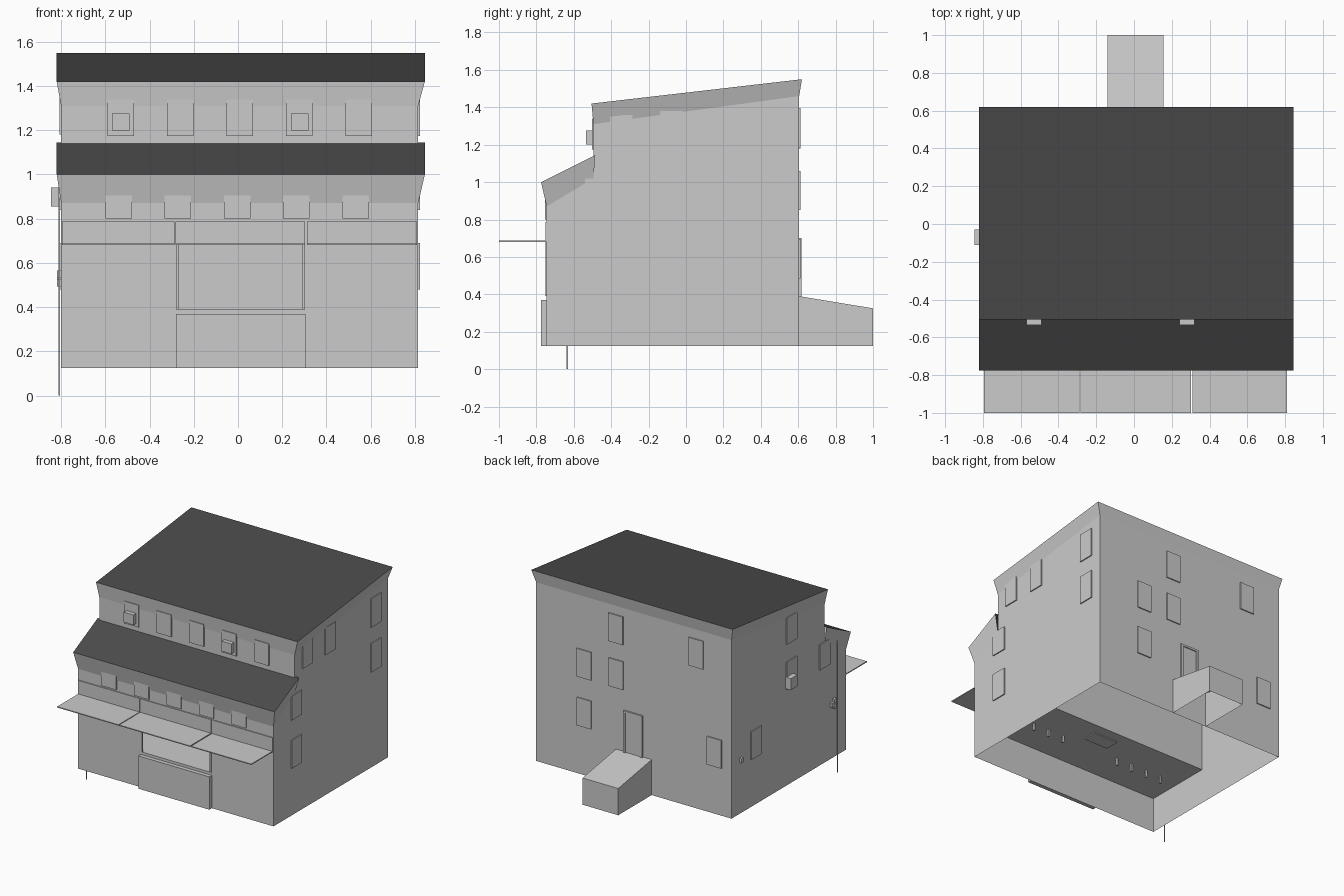
import bpy, bmesh
from mathutils import Vector

if "Cube" in bpy.data.objects:
    bpy.data.objects.remove(bpy.data.objects["Cube"])

XL, XR = -0.80, 0.815          # side walls
EL, ER = -0.82, 0.845          # flared eaves
YF, YU, YB = -0.745, -0.495, 0.605   # shop front, upper front, back

roof_mat = bpy.data.materials.new("dark_roofing")
roof_mat.diffuse_color = (0.07, 0.07, 0.07, 1)
roof_mat.use_nodes = True
roof_mat.node_tree.nodes["Principled BSDF"].inputs["Base Color"].default_value = roof_mat.diffuse_color


def sheet(name, polys, mat=None):
    """Join flat polygons into one welded object."""
    bm = bmesh.new()
    for p in polys:
        bm.faces.new([bm.verts.new(v) for v in p])
    bmesh.ops.remove_doubles(bm, verts=bm.verts, dist=0.0005)
    bmesh.ops.recalc_face_normals(bm, faces=bm.faces)
    me = bpy.data.meshes.new(name)
    bm.to_mesh(me)
    bm.free()
    ob = bpy.data.objects.new(name, me)
    bpy.context.collection.objects.link(ob)
    if mat:
        me.materials.append(mat)
    return ob


def box(name, x, y, z):
    """Box from (min, max) pairs."""
    bm = bmesh.new()
    bmesh.ops.create_cube(bm, size=1)
    for v in bm.verts:
        v.co = Vector([(r[0] + r[1]) / 2 + c * (r[1] - r[0]) for r, c in zip((x, y, z), v.co)])
    me = bpy.data.meshes.new(name)
    bm.to_mesh(me)
    bm.free()
    ob = bpy.data.objects.new(name, me)
    bpy.context.collection.objects.link(ob)
    return ob


def front_rect(x0, x1, z0, z1, y=YF):
    return [(x0, y, z0), (x1, y, z0), (x1, y, z1), (x0, y, z1)]


def across(a, b, fa=False, fb=False):
    """Quad spanning the width between two (y, z) points, flared or not."""
    la, ra = (EL, ER) if fa else (XL, XR)
    lb, rb = (EL, ER) if fb else (XL, XR)
    return [(la, *a), (ra, *a), (rb, *b), (lb, *b)]


# walls with flared cornices under both roofs
low_f, low_b = (-0.745, 0.87), (YU, 1.02)
up_f, up_b = (YU, 1.31), (YB, 1.46)
eave_low, eave_top = (-0.775, 1.0), (-0.485, 1.145)
roof_f, roof_b = (-0.505, 1.42), (0.62, 1.55)
walls = [
    front_rect(XL, -0.28, 0.125, 0.39), front_rect(-0.28, 0.30, 0.125, 0.39),
    front_rect(0.30, XR, 0.125, 0.39), front_rect(XL, -0.28, 0.39, 0.68),
    front_rect(0.30, XR, 0.39, 0.68), front_rect(XL, -0.28, 0.68, 0.87),
    front_rect(-0.28, 0.30, 0.68, 0.87), front_rect(0.30, XR, 0.68, 0.87),
    across(low_f, eave_low, False, True),
    across(low_b, up_f), across(up_f, roof_f, False, True),
    across((YB, 0.125), up_b), across(up_b, roof_b, False, True),
]
for x, e in ((XL, EL), (XR, ER)):
    side = [(YF, 0.125), (YF, 0.39), (YF, 0.68), low_f, low_b, up_f, up_b, (YB, 0.125)]
    walls.append([(x, *p) for p in side])
    walls.append([(x, *low_f), (x, *low_b), (e, *eave_top), (e, *eave_low)])
    walls.append([(x, *up_f), (x, *up_b), (e, *roof_b), (e, *roof_f)])
sheet("walls", walls)

# roofs
sheet("lower_roof", [across(eave_low, eave_top, True, True)], roof_mat)
sheet("upper_roof", [across(roof_f, roof_b, True, True)], roof_mat)

# shop interior: floor deck and rear partition
sheet("shop_deck", [across((YF, 0.39), (-0.22, 0.39)), across((-0.22, 0.39), (-0.22, 1.14))])
box("deck_hatch", (-0.1, 0.1), (-0.41, -0.30), (0.382, 0.39))
for x in (-0.64, -0.51, -0.38, -0.25, 0.24, 0.37, 0.50):
    box("deck_peg", (x - 0.007, x + 0.007), (-0.487, -0.473), (0.335, 0.39))

# shop front: stall riser, posts, fascia boards and flat canopies
box("stall_riser", (-0.28, 0.305), (-0.775, YF), (0.125, 0.37))
for x in (-0.275, 0.297):
    box("window_post", (x - 0.006, x + 0.006), (-0.752, -0.735), (0.39, 0.685))
for x0, x1 in ((-0.795, -0.288), (-0.282, 0.303), (0.311, 0.81)):
    box("fascia_board", (x0, x1), (-0.752, YF), (0.687, 0.788))
    box("canopy", (x0, x1), (-1.0, YF), (0.680, 0.687))

# windows: (centre along the wall, bottom, top)
W, T = 0.06, 0.008
for i in range(5):
    cx = -0.54 + i * 0.268
    box("front_lower_window", (cx - W, cx + W), (YF - T, YF + T), (0.80, 0.94))
    cx = -0.53 + i * 0.269
    box("front_upper_window", (cx - W, cx + W), (YU - T, YU + T), (1.175, 1.34))
for y, z0, z1 in ((-0.48, 0.84, 1.02), (-0.48, 0.48, 0.69), (-0.347, 1.175, 1.36),
                  (-0.08, 1.175, 1.38), (0.46, 1.175, 1.39), (0.46, 0.84, 1.055)):
    box("right_window", (XR - T, XR + T), (y - W, y + W), (z0, z1))
for y, z0, z1 in ((-0.10, 1.18, 1.38), (-0.10, 0.84, 1.05), (-0.49, 0.84, 1.03), (0.32, 0.48, 0.69)):
    box("left_window", (XL - T, XL + T), (y - W, y + W), (z0, z1))
for x, z0 in ((0.155, 1.185), (-0.51, 1.18), (0.418, 0.85), (0.153, 0.85), (0.418, 0.485), (-0.66, 0.48)):
    box("back_window", (x - W, x + W), (YB - T, YB + T), (z0, z0 + 0.21))

# back door in a raised frame
box("back_door", (-0.05, 0.075), (YB - T, YB + 0.005), (0.385, 0.685))
for x in (-0.06, 0.08):
    box("door_jamb", (x - 0.009, x + 0.009), (YB - T, YB + 0.012), (0.385, 0.70))
box("door_lintel", (-0.051, 0.071), (YB - T, YB + 0.012), (0.685, 0.70))

# sloping back annex, open underneath like the house
a, b = -0.14, 0.155
sheet("back_annex", [
    [(a, YB, 0.39), (b, YB, 0.39), (b, 1, 0.325), (a, 1, 0.325)],
    [(a, 1, 0.125), (b, 1, 0.125), (b, 1, 0.325), (a, 1, 0.325)],
    *[[(x, YB, 0.125), (x, 1, 0.125), (x, 1, 0.325), (x, YB, 0.39)] for x in (a, b)]])

# air conditioners
for x in (-0.53, 0.28):
    box("front_air_conditioner", (x - 0.04, x + 0.04), (-0.535, YU), (1.20, 1.275))
box("side_air_conditioner", (-0.845, XL), (-0.11, -0.03), (0.855, 0.94))

# service cable and meters on the left wall
box("service_cable", (-0.811, -0.806), (-0.638, -0.632), (0.0, 0.99))
for y, z in ((-0.60, 0.51), (-0.57, 0.53), (-0.60, 0.55), (0.50, 0.525)):
    box("meter", (-0.818, XL), (y - 0.013, y + 0.013), (z - 0.016, z + 0.016))
